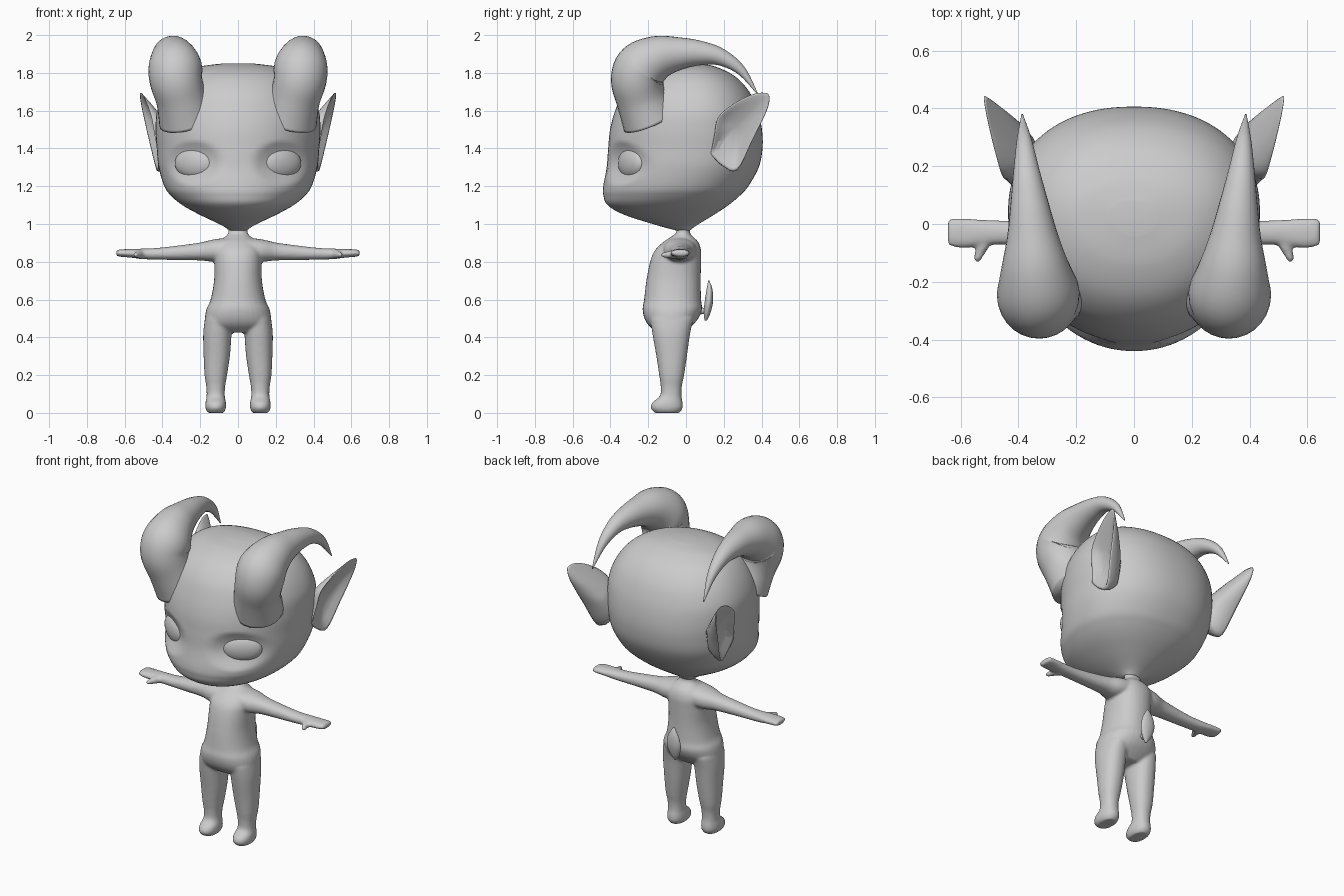
import bpy, bmesh, math
from mathutils import Vector, Matrix

clay = bpy.data.materials.new("plain grey")
clay.diffuse_color = (0.6, 0.6, 0.6, 1)


def smooth(rows, n=6):
    """Catmull-Rom interpolation of equal-length number rows."""
    out = []
    for i in range(len(rows) - 1):
        p0, p1 = rows[max(i - 1, 0)], rows[i]
        p2, p3 = rows[i + 1], rows[min(i + 2, len(rows) - 1)]
        for k in range(n):
            t = k / n
            out.append([0.5 * (2 * b + (c - a) * t + (2 * a - 5 * b + 4 * c - d) * t * t
                               + (3 * b - a - 3 * c + d) * t ** 3)
                        for a, b, c, d in zip(p0, p1, p2, p3)])
    return out + [list(rows[-1])]


def loft(bm, rings):
    """Skin a list of point rings and close both ends."""
    vs = [[bm.verts.new(p) for p in ring] for ring in rings]
    n = len(vs[0])
    for a, b in zip(vs, vs[1:]):
        for i in range(n):
            bm.faces.new((a[i], a[(i + 1) % n], b[(i + 1) % n], b[i]))
    bm.faces.new(vs[0][::-1])
    bm.faces.new(vs[-1])


def finish(name, bm, mirror=False, fuse=0):
    bmesh.ops.recalc_face_normals(bm, faces=bm.faces)
    me = bpy.data.meshes.new(name)
    bm.to_mesh(me)
    bm.free()
    me.materials.append(clay)
    ob = bpy.data.objects.new(name, me)
    bpy.context.collection.objects.link(ob)
    for p in me.polygons:
        p.use_smooth = True
    if mirror:
        m = ob.modifiers.new("mirror", 'MIRROR')
        m.use_mirror_merge = False
    if fuse:
        r = ob.modifiers.new("fuse", 'REMESH')
        r.mode, r.voxel_size, r.use_smooth_shade = 'VOXEL', fuse, True
        s = ob.modifiers.new("soften", 'SMOOTH')
        s.factor, s.iterations = 0.5, 5
    return ob


def spow(v, e):
    return math.copysign(abs(v) ** e, v)


def oval(c, a, b, n=32, e=1.0):
    """Superellipse ring about c with half-axes a and b."""
    return [c + a * spow(math.cos(t), e) + b * spow(math.sin(t), e)
            for t in (2 * math.pi * i / n for i in range(n))]


def upright(rows, e=0.9):
    """Rings from rows of z, x0, x1, y0, y1."""
    return [oval(Vector(((x0 + x1) / 2, (y0 + y1) / 2, z)),
                 Vector(((x1 - x0) / 2, 0, 0)), Vector((0, (y1 - y0) / 2, 0)), 32, e)
            for z, x0, x1, y0, y1 in smooth(rows)]


def sideways(rows, e=0.9):
    """Rings from rows of x, z0, z1, y0, y1."""
    return [oval(Vector((x, (y0 + y1) / 2, (z0 + z1) / 2)),
                 Vector((0, (y1 - y0) / 2, 0)), Vector((0, 0, (z1 - z0) / 2)), 24, e)
            for x, z0, z1, y0, y1 in smooth(rows)]


def tube(path):
    """Rings along a path of x, y, z, radius lying mostly in the yz plane."""
    rows = smooth(path)
    pts = [Vector(r[:3]) for r in rows]
    rings = []
    for i, r in enumerate(rows):
        t = pts[min(i + 1, len(pts) - 1)] - pts[max(i - 1, 0)]
        b = t.cross(Vector((1, 0, 0))).normalized()
        a = b.cross(t).normalized()
        rings.append(oval(pts[i], a * r[3], b * r[3], 28))
    return rings


# body: torso with neck, legs with feet, arms with hands, fused together
bm = bmesh.new()
loft(bm, upright([(z, -w, w, y0, y1) for z, w, y0, y1 in [
    (0.425, 0.09, -0.15, -0.01), (0.46, 0.165, -0.195, 0.03), (0.50, 0.175, -0.22, 0.065),
    (0.55, 0.167, -0.23, 0.085), (0.60, 0.145, -0.222, 0.08), (0.70, 0.127, -0.21, 0.078),
    (0.80, 0.125, -0.19, 0.08), (0.86, 0.125, -0.165, 0.08), (0.905, 0.10, -0.12, 0.065),
    (0.935, 0.065, -0.075, 0.035), (0.96, 0.05, -0.05, 0.02), (1.03, 0.06, -0.06, 0.03)]]))
leg = [(0.0, 0.075, 0.16, -0.165, -0.035), (0.025, 0.064, 0.172, -0.187, -0.018),
       (0.055, 0.064, 0.172, -0.178, -0.018), (0.09, 0.07, 0.166, -0.138, -0.024),
       (0.14, 0.068, 0.168, -0.134, -0.022), (0.20, 0.058, 0.177, -0.142, -0.01),
       (0.30, 0.043, 0.182, -0.157, 0.005), (0.42, 0.034, 0.184, -0.178, 0.022),
       (0.50, 0.03, 0.175, -0.19, 0.04)]
arm = [(0.04, 0.80, 0.93, -0.13, 0.06), (0.13, 0.80, 0.918, -0.115, 0.05),
       (0.20, 0.807, 0.902, -0.09, 0.03), (0.30, 0.809, 0.888, -0.08, 0.018),
       (0.42, 0.811, 0.874, -0.073, 0.012), (0.50, 0.814, 0.870, -0.073, 0.014),
       (0.57, 0.822, 0.868, -0.082, 0.018), (0.625, 0.827, 0.865, -0.08, 0.02),
       (0.645, 0.832, 0.86, -0.068, 0.012)]
thumb = [(0.51, -0.04, 0.84, 0.028), (0.528, -0.085, 0.838, 0.02),
         (0.54, -0.115, 0.836, 0.014), (0.543, -0.133, 0.835, 0.008)]
for s in (1, -1):
    for rings in (upright(leg), sideways(arm), tube(thumb)):
        loft(bm, [[Vector((s * p.x, p.y, p.z)) for p in ring] for ring in rings])
finish("body", bm, fuse=0.008)

# head: wide rings of z, half width, front y, back y, with shallow eye sockets
EYE = Vector((0.23, -0.29, 1.322))
head = [(0.965, 0.045, -0.05, 0.02), (0.995, 0.09, -0.16, 0.06), (1.05, 0.205, -0.33, 0.15),
        (1.10, 0.295, -0.415, 0.225), (1.15, 0.355, -0.437, 0.285), (1.20, 0.39, -0.438, 0.33),
        (1.30, 0.42, -0.42, 0.385), (1.40, 0.43, -0.412, 0.405), (1.50, 0.436, -0.402, 0.402),
        (1.60, 0.428, -0.375, 0.38), (1.70, 0.385, -0.33, 0.335), (1.78, 0.315, -0.255, 0.262),
        (1.83, 0.215, -0.15, 0.165), (1.85, 0.08, -0.04, 0.08)]
rings = []
for z, w, yf, yb in smooth(head, 8):
    cy = (yf + yb) / 2 + 0.04 * min(1, w / 0.4)
    ring = []
    for i in range(96):
        t = 2 * math.pi * i / 96
        s, c = math.sin(t), math.cos(t)
        e = 0.9 if s > 0 else 0.97
        x, y = w * spow(c, e), cy + (yb - cy if s > 0 else cy - yf) * spow(s, e)
        if y < 0:
            d = math.hypot((abs(x) - EYE.x) / 0.15, (z - EYE.z) / 0.12)
            if d < 1:
                y += 0.045 * (1 - d * d) ** 1.2
        ring.append(Vector((x, y, z)))
    rings.append(ring)
bm = bmesh.new()
loft(bm, rings)
finish("head", bm)

# eyes: flattened balls set in the sockets
bm = bmesh.new()
bmesh.ops.create_uvsphere(bm, u_segments=32, v_segments=20, radius=1)
bmesh.ops.transform(bm, verts=bm.verts, matrix=Matrix.Translation(EYE)
                    @ Matrix.Rotation(math.radians(30), 4, 'Z')
                    @ Matrix.Diagonal((0.118, 0.045, 0.08, 1)))
finish("eyes", bm, mirror=True)

# horns: thick at the brow, curling back to a point
bm = bmesh.new()
loft(bm, tube([(0.27, -0.19, 1.55, 0.15), (0.30, -0.235, 1.66, 0.134),
               (0.328, -0.258, 1.76, 0.139), (0.333, -0.23, 1.83, 0.142),
               (0.343, -0.145, 1.882, 0.117), (0.352, -0.04, 1.902, 0.088),
               (0.362, 0.07, 1.905, 0.066), (0.372, 0.18, 1.885, 0.046),
               (0.38, 0.29, 1.815, 0.026), (0.387, 0.378, 1.69, 0.003)]))
finish("horns", bm, mirror=True)

# ears: pointed cups, hollow on the outside and rounded behind
outline = [(0.13, 1.37), (0.15, 1.47), (0.17, 1.565), (0.25, 1.635), (0.34, 1.682),
           (0.40, 1.695), (0.44, 1.682), (0.435, 1.62), (0.40, 1.54), (0.35, 1.44),
           (0.27, 1.285), (0.19, 1.31)]
pts = smooth(outline + outline[:1], 4)[:-1]
cy, cz = 0.27, 1.52


def ear_ring(k, dx):
    ring = []
    for y, z in pts:
        y, z = cy + (y - cy) * k, cz + (z - cz) * k
        x = 0.425 + 0.17 * (y - 0.15) + 0.16 * (z - 1.4)
        base = max(0.15, min(1, (1.72 - z) / 0.25))
        ring.append(Vector((x + dx * base, y, z)))
    return ring


bm = bmesh.new()
loft(bm, [ear_ring(k, dx) for k, dx in [
    (0.1, -0.05), (0.45, -0.043), (0.75, -0.022), (0.92, 0.0), (0.99, 0.005), (1.0, -0.008),
    (0.95, -0.04), (0.8, -0.085), (0.5, -0.11), (0.1, -0.12)]])
finish("ears", bm, mirror=True)

# tail: small upright leaf with a short stalk
bm = bmesh.new()
loft(bm, upright([(0.49, -0.006, 0.006, 0.098, 0.112), (0.53, -0.032, 0.032, 0.094, 0.13),
                  (0.58, -0.046, 0.046, 0.098, 0.142), (0.63, -0.04, 0.04, 0.105, 0.143),
                  (0.67, -0.022, 0.022, 0.112, 0.136), (0.70, -0.003, 0.003, 0.117, 0.123)], 1.0))
loft(bm, tube([(0, 0.04, 0.545, 0.024), (0, 0.08, 0.54, 0.018), (0, 0.115, 0.54, 0.014)]))
finish("tail", bm)
